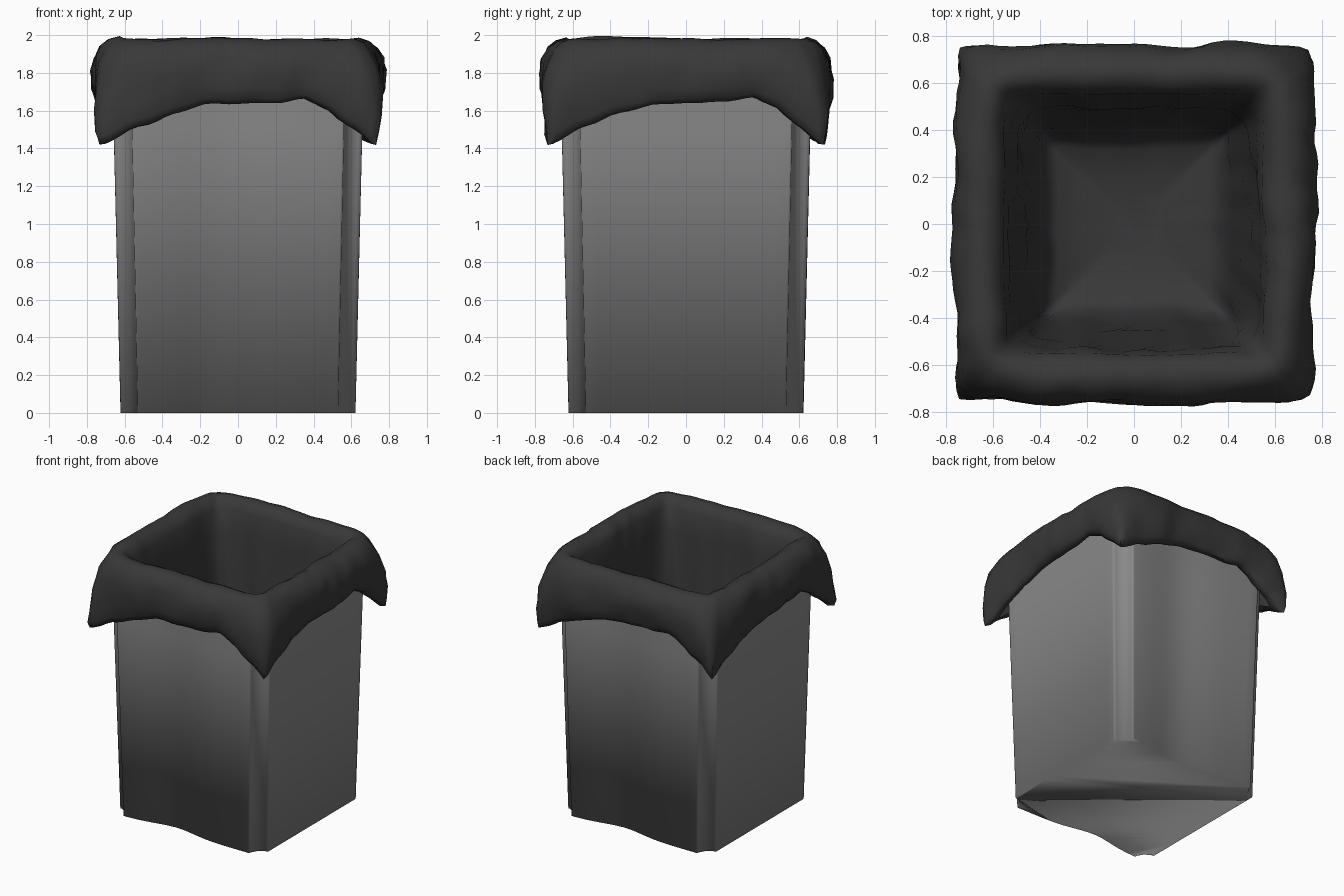
import bpy, bmesh, math
from mathutils import Vector, noise

if "Cube" in bpy.data.objects:
    bpy.data.objects.remove(bpy.data.objects["Cube"])


def material(name, g):
    m = bpy.data.materials.new(name)
    m.diffuse_color = (g, g, g, 1)
    m.use_nodes = True
    m.node_tree.nodes["Principled BSDF"].inputs["Base Color"].default_value = m.diffuse_color
    return m


def loft(name, rings, mat, cap_first=False, cap_last=False, angle=40):
    """Skin a list of closed rings with quads."""
    bm = bmesh.new()
    vs = [[bm.verts.new(p) for p in r] for r in rings]
    n = len(rings[0])
    for a, b in zip(vs, vs[1:]):
        for i in range(n):
            j = (i + 1) % n
            bm.faces.new((a[i], a[j], b[j], b[i]))
    if cap_first:
        bm.faces.new(vs[0][::-1])
    if cap_last:
        bm.faces.new(vs[-1])
    bmesh.ops.recalc_face_normals(bm, faces=bm.faces)
    me = bpy.data.meshes.new(name)
    bm.to_mesh(me)
    bm.free()
    ob = bpy.data.objects.new(name, me)
    bpy.context.collection.objects.link(ob)
    me.materials.append(mat)
    bpy.ops.object.select_all(action='DESELECT')
    ob.select_set(True)
    bpy.context.view_layer.objects.active = ob
    bpy.ops.object.shade_smooth_by_angle(angle=math.radians(angle))
    return ob


def turn(x, y, k):
    for _ in range(k):
        x, y = -y, x
    return x, y


def lerp_table(table, s):
    for (a, u), (b, v) in zip(table, table[1:]):
        if s <= b:
            t = (s - a) / (b - a)
            t = t * t * (3 - 2 * t) * 0.5 + t * 0.5
            return u + (v - u) * t
    return table[-1][1]


# Bin body: tapered square with grooved chamfer corners, front and back bowed in
def bin_ring(z):
    k_scale = 1 + 0.039 * z
    pts = []
    for k in range(4):
        pts.append(turn(-0.53, -0.62, k))
        for i in range(17):
            x = -0.52 + 1.04 * i / 16
            dent = 0.055 * math.exp(-((x + 0.12) / 0.22) ** 2) * (1 - 0.4 * z) if k % 2 == 0 else 0
            pts.append(turn(x, -0.622 + dent, k))
        for x, y in ((0.53, -0.62), (0.532, -0.602), (0.558, -0.558), (0.602, -0.532)):
            pts.append(turn(x, y, k))
    return [Vector((x * k_scale, y * k_scale, z)) for x, y in pts]


loft("bin_body", [bin_ring(0), bin_ring(1.5), bin_ring(1.92)],
     material("bin_grey", 0.25), cap_first=True, angle=100)

# Bin liner: one sheet from the draped hem, over the rim and down to the floor
N = 32
HEM = [(-1, 1.42), (-0.75, 1.51), (-0.5, 1.58), (-0.25, 1.63), (0, 1.64),
       (0.3, 1.65), (0.5, 1.67), (0.65, 1.62), (0.8, 1.53), (1, 1.43)]


def bag_ring(mid, corner, z=None, drop=0.0, power=50, wob=0.012):
    """Rounded-square ring; drop is the fraction from the rim down to the hem."""
    pts = []
    for k in range(4):
        for i in range(N):
            s = -1 + 2 * i / N
            h = mid + (corner - mid) * abs(s) ** 4
            d = h / (abs(s) ** power + 1) ** (1 / power)
            x, y = turn(s * d, -d, k)
            zz = z if z is not None else 1.975 + (lerp_table(HEM, s) - 1.975) * drop
            p = Vector((x, y, zz))
            w = noise.noise_vector(p * 3.2) + 0.7 * noise.noise_vector(p * 8)
            pts.append(p + w * wob)
    return pts


rings = [
    bag_ring(0.665, 0.67, drop=0.9, wob=0.004),
    bag_ring(0.69, 0.71, drop=0.99),
    bag_ring(0.725, 0.74, drop=1.0),
    bag_ring(0.745, 0.748, drop=0.92, wob=0.02),
    bag_ring(0.762, 0.745, drop=0.75, wob=0.028),
    bag_ring(0.772, 0.73, drop=0.5, wob=0.028),
    bag_ring(0.76, 0.705, drop=0.28, wob=0.024),
    bag_ring(0.73, 0.67, drop=0.12, wob=0.018),
    bag_ring(0.69, 0.635, drop=0.02),
    bag_ring(0.64, 0.6, z=1.983, wob=0.014),
    bag_ring(0.59, 0.57, z=1.96, wob=0.014),
    bag_ring(0.555, 0.545, z=1.91, power=24),
    bag_ring(0.535, 0.515, z=1.75, power=14, wob=0.02),
    bag_ring(0.51, 0.48, z=1.4, power=12, wob=0.028),
    bag_ring(0.47, 0.46, z=0.95, power=12, wob=0.028),
    bag_ring(0.42, 0.42, z=0.5, power=14, wob=0.025),
    bag_ring(0.37, 0.39, z=0.1, power=24, wob=0.012),
    bag_ring(0.32, 0.34, z=0.05, power=24, wob=0.008),
    bag_ring(0.2, 0.2, z=0.035, power=24, wob=0.005),
    bag_ring(0.13, 0.13, z=0.015, power=24, wob=0.003),
]
loft("bin_liner", rings, material("liner_black", 0.04), cap_last=True, angle=70)
